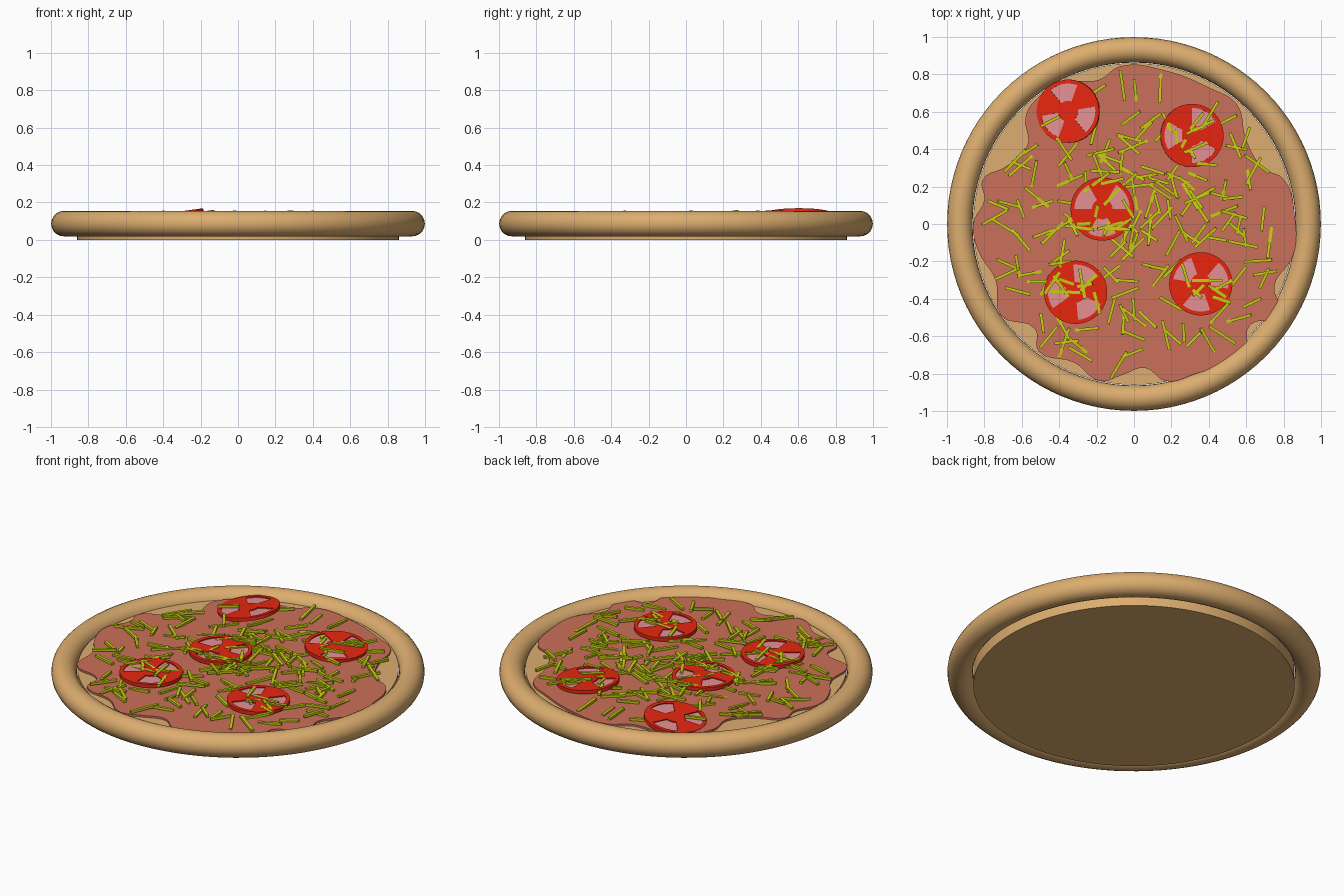
import bpy, bmesh, math, random
from mathutils import Matrix, Vector

if "Cube" in bpy.data.objects:
    bpy.data.objects.remove(bpy.data.objects["Cube"])

random.seed(7)


def material(name, rgb):
    m = bpy.data.materials.new(name)
    m.diffuse_color = (*rgb, 1)
    m.use_nodes = True
    m.node_tree.nodes["Principled BSDF"].inputs["Base Color"].default_value = m.diffuse_color
    return m


DOUGH = material("dough", (0.72, 0.42, 0.16))
SAUCE = material("sauce", (0.60, 0.16, 0.10))
RED = material("tomato_red", (0.80, 0.02, 0.005))
PINK = material("tomato_pulp", (0.78, 0.28, 0.30))
CHEESE = material("cheese", (0.56, 0.62, 0.005))


def mesh_object(name, bm, *mats):
    bmesh.ops.recalc_face_normals(bm, faces=bm.faces)
    me = bpy.data.meshes.new(name)
    bm.to_mesh(me)
    bm.free()
    for m in mats:
        me.materials.append(m)
    ob = bpy.data.objects.new(name, me)
    bpy.context.collection.objects.link(ob)
    return ob


def smooth(ob):
    bpy.ops.object.select_all(action='DESELECT')
    ob.select_set(True)
    bpy.context.view_layer.objects.active = ob
    bpy.ops.object.shade_smooth_by_angle(angle=math.radians(35))


# Flat dough base
bpy.ops.mesh.primitive_cylinder_add(vertices=96, radius=0.86, depth=0.11, location=(0, 0, 0.055))
base = bpy.context.object
base.name = "dough_base"
base.data.materials.append(DOUGH)
smooth(base)

# Rolled crust rim
bpy.ops.mesh.primitive_torus_add(major_radius=0.931, minor_radius=0.068, major_segments=96,
                                 minor_segments=20, location=(0, 0, 0.087))
crust = bpy.context.object
crust.name = "crust"
crust.data.materials.append(DOUGH)
smooth(crust)

# Sauce layer with a wavy edge
edge = [(.86, .04), (.80, .24), (.69, .30), (.60, .45), (.55, .64), (.40, .73), (.17, .82),
        (-.07, .845), (-.19, .77), (-.35, .76), (-.53, .66), (-.58, .57), (-.57, .42), (-.68, .31),
        (-.81, .235), (-.80, .13), (-.86, 0), (-.83, -.15), (-.74, -.30), (-.71, -.49),
        (-.53, -.56), (-.51, -.68), (-.32, -.74), (-.18, -.84), (-.07, -.81), (.06, -.77),
        (.17, -.84), (.33, -.80), (.59, -.69), (.62, -.54), (.78, -.49), (.75, -.33), (.85, -.17)]
cu = bpy.data.curves.new("sauce", 'CURVE')
cu.dimensions = '2D'
cu.fill_mode = 'BOTH'
cu.extrude = 0.006
cu.resolution_u = 5
sp = cu.splines.new('BEZIER')
sp.bezier_points.add(len(edge) - 1)
sp.use_cyclic_u = True
for p, (x, y) in zip(sp.bezier_points, edge):
    p.co = (x, y, 0)
    p.handle_left_type = p.handle_right_type = 'AUTO'
cu.materials.append(SAUCE)
sauce = bpy.data.objects.new("sauce", cu)
sauce.location.z = 0.115
bpy.context.collection.objects.link(sauce)
bpy.ops.object.select_all(action='DESELECT')
sauce.select_set(True)
bpy.context.view_layer.objects.active = sauce
bpy.ops.object.convert(target='MESH')


# Tomato slice: red skin, hub and spokes around three recessed pulp pockets
def tomato(name, x, y, spin, tilt):
    n, radii = 48, (0.055, 0.148, 0.169)
    bm = bmesh.new()
    hub = bm.verts.new((0, 0, 0.01))
    rings = [[bm.verts.new((r * math.cos(math.tau * i / n), r * math.sin(math.tau * i / n), 0.01))
              for i in range(n)] for r in radii]
    pulp = []
    for i in range(n):
        j = (i + 1) % n
        bm.faces.new((hub, rings[0][i], rings[0][j]))
        for k in range(2):
            f = bm.faces.new((rings[k][i], rings[k + 1][i], rings[k + 1][j], rings[k][j]))
            if k == 0 and i % 16 < 8:
                pulp.append(f)
    rim = [e for e in bm.edges if e.is_boundary]
    low = bmesh.ops.extrude_edge_only(bm, edges=rim)["geom"]
    bmesh.ops.translate(bm, vec=(0, 0, -0.02), verts=[g for g in low if isinstance(g, bmesh.types.BMVert)])
    bmesh.ops.contextual_create(bm, geom=[g for g in low if isinstance(g, bmesh.types.BMEdge)])
    moved = bmesh.ops.extrude_face_region(bm, geom=pulp)["geom"]
    bmesh.ops.translate(bm, vec=(0, 0, -0.006), verts=[g for g in moved if isinstance(g, bmesh.types.BMVert)])
    for g in moved:
        if isinstance(g, bmesh.types.BMFace):
            g.material_index = 1
    bmesh.ops.delete(bm, geom=[f for f in pulp if f.is_valid], context='FACES_ONLY')
    ob = mesh_object(name, bm, RED, PINK)
    ob.matrix_world = (Matrix.Translation((x, y, 0.136)) @ Matrix.Rotation(math.radians(tilt), 4, 'Y')
                       @ Matrix.Rotation(math.radians(spin - 30), 4, 'Z'))
    smooth(ob)


slices = [(-.352, .603, 100, -8), (.31, .473, 60, 3.5), (-.17, .08, 30, 0),
          (-.312, -.365, 65, 0), (.357, -.32, 20, 0)]
for i, s in enumerate(slices):
    tomato(f"tomato_slice_{i + 1}", *s)

# Scattered grated cheese strips, lying slightly higher on the tomatoes
bm = bmesh.new()
for _ in range(190):
    a, r = random.uniform(0, math.tau), 0.76 * math.sqrt(random.random()) ** 1.15
    x, y = r * math.cos(a), r * math.sin(a)
    on_tomato = any(math.hypot(x - s[0], y - s[1]) < 0.16 for s in slices)
    z = random.uniform(0.138, 0.145) if on_tomato else random.uniform(0.122, 0.138)
    m = (Matrix.Translation((x, y, z)) @ Matrix.Rotation(random.uniform(0, math.pi), 4, 'Z')
         @ Matrix.Rotation(random.uniform(-0.12, 0.12), 4, 'Y')
         @ Matrix.Diagonal((random.uniform(0.10, 0.17), 0.016, 0.014, 1)))
    bmesh.ops.create_cube(bm, size=1, matrix=m)
mesh_object("grated_cheese", bm, CHEESE)
